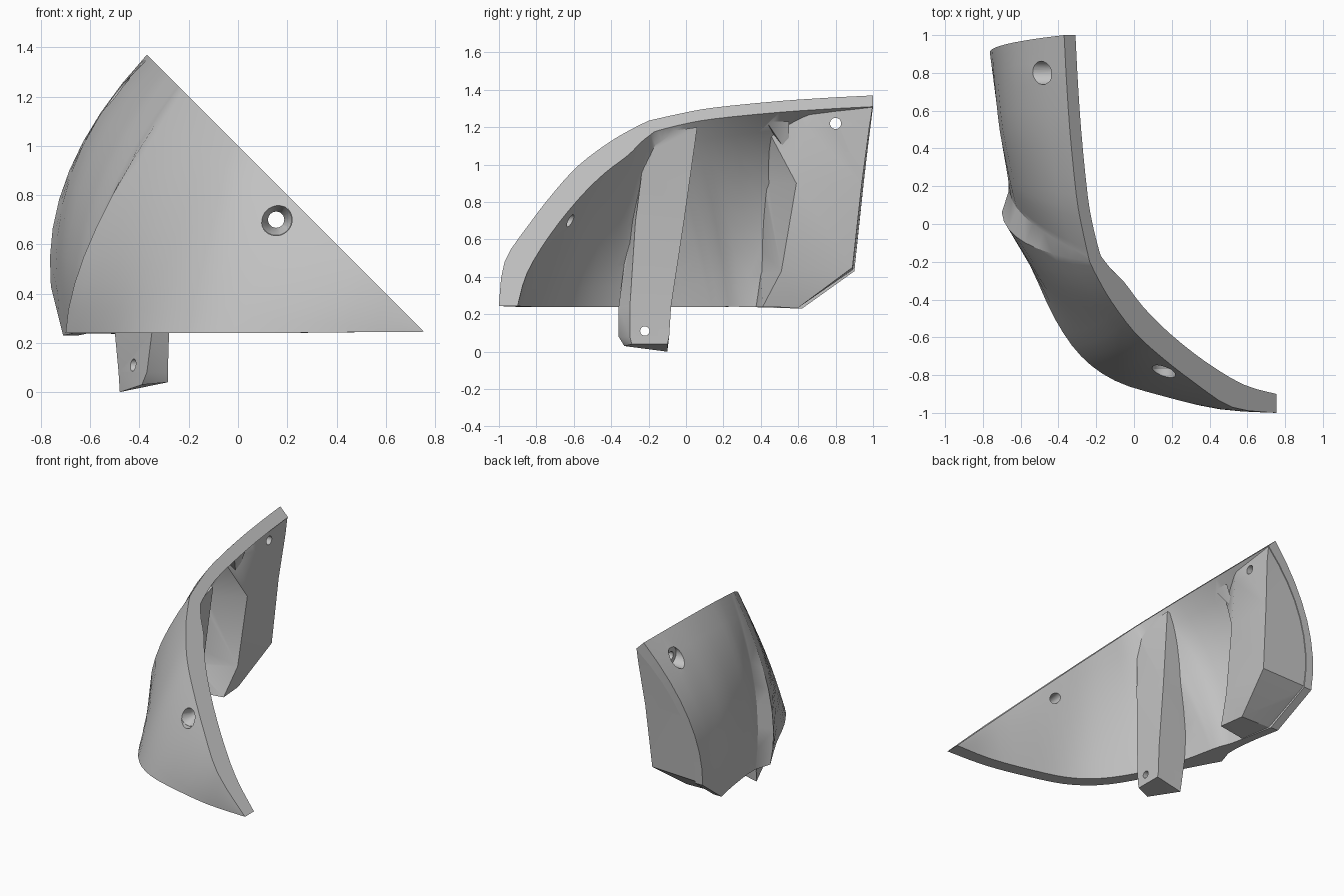
import bpy, bmesh
from mathutils import Vector

if "Cube" in bpy.data.objects:
    bpy.data.objects.remove(bpy.data.objects["Cube"])

GREY = (0.55, 0.55, 0.55, 1)
grey = bpy.data.materials.new("plain grey")
grey.use_nodes = True
grey.diffuse_color = GREY
grey.node_tree.nodes["Principled BSDF"].inputs["Base Color"].default_value = GREY


def finish(name, bm):
    bmesh.ops.remove_doubles(bm, verts=bm.verts, dist=0.0005)
    bmesh.ops.dissolve_degenerate(bm, edges=bm.edges, dist=0.0005)
    bmesh.ops.recalc_face_normals(bm, faces=bm.faces)
    mesh = bpy.data.meshes.new(name)
    bm.to_mesh(mesh)
    bm.free()
    obj = bpy.data.objects.new(name, mesh)
    bpy.context.collection.objects.link(obj)
    mesh.materials.append(grey)
    return obj


def loft(name, sections):
    """Solid through a stack of cross-sections with equal corner counts."""
    bm = bmesh.new()
    rings = [[bm.verts.new(p) for p in s] for s in sections]
    n = len(rings[0])
    for a, b in zip(rings, rings[1:]):
        for i in range(n):
            j = (i + 1) % n
            bm.faces.new((a[i], a[j], b[j], b[i]))
    bm.faces.new(rings[0])
    bm.faces.new(rings[-1])
    bmesh.ops.triangulate(bm, faces=bm.faces)
    return finish(name, bm)


def combine(obj, tool, operation):
    """Apply a boolean with the tool and remove the tool."""
    mod = obj.modifiers.new("combine", 'BOOLEAN')
    mod.operation = operation
    mod.solver = 'EXACT'
    mod.object = tool
    bpy.context.view_layer.objects.active = obj
    bpy.ops.object.modifier_apply(modifier=mod.name)
    bpy.data.objects.remove(tool)


def drill(obj, centre, axis, r1, r2, depth):
    """Cut a round or tapered hole; r1 is the radius at the start of the axis."""
    bm = bmesh.new()
    bmesh.ops.create_cone(bm, cap_ends=True, segments=24, radius1=r1, radius2=r2, depth=depth)
    rot = Vector((0, 0, 1)).rotation_difference(Vector(axis)).to_matrix()
    for v in bm.verts:
        v.co = rot @ v.co + Vector(centre)
    combine(obj, finish("hole_cutter", bm), 'DIFFERENCE')


def smooth_columns(cols, steps=3):
    """Insert in-between columns along a smooth curve through the given ones."""
    out = []
    for i in range(len(cols) - 1):
        quad = [cols[max(i - 1, 0)], cols[i], cols[i + 1], cols[min(i + 2, len(cols) - 1)]]
        for s in range(steps):
            t = s / steps
            out.append([b + t / 2 * (c - a + t * (2 * a - 5 * b + 4 * c - d + t * (3 * (b - c) + d - a)))
                        for a, b, c, d in zip(*quad)])
    return out + [cols[-1]]


def column(top, mid, low, *offsets):
    """Outer points (top lies on the slanted cut) and inner points set inward from them."""
    outside = [Vector((*top, 1 - top[0])), Vector(mid), Vector(low)]
    inside = [p + Vector((*o, 0)) for p, o in zip(outside, offsets * (3 // len(offsets)))]
    inside[0].z = 1 - inside[0].x
    return outside + inside


def along(a, b, c, v):
    return a * (1 - v) * (1 - 2 * v) + b * 4 * v * (1 - v) + c * v * (2 * v - 1)


# Curved shell columns: top, middle, bottom, then inward offsets
front_panel = [
    column((.755, -1), (.755, -1, .245), (.755, -1, .245), (0, .1)),
    column((.52, -.97), (.48, -.98, .36), (.45, -.98, .243), (.06, .12), (.05, .12), (.03, .09)),
    column((.32, -.84), (.25, -.895, .46), (.15, -.91, .24), (.06, .11), (.05, .13), (.03, .085)),
    column((.14, -.7), (.03, -.79, .55), (-.1, -.83, .24), (.05, .12), (.05, .13), (.04, .08)),
    column((0, -.57), (-.14, -.67, .62), (-.28, -.7, .24), (.05, .13), (.06, .12), (.05, .075)),
    column((-.12, -.41), (-.29, -.49, .66), (-.42, -.5, .24), (.07, .1), (.07, .09), (.06, .06)),
    column((-.19, -.29), (-.43, -.31, .67), (-.55, -.22, .24), (.07, .05), (.1, .04), (.09, 0)),
    column((-.235, -.2), (-.575, -.1, .67), (-.7, .06, .24), (.06, .03), (.17, -.01), (.18, -.06)),
]
side_panel = [
    column((-.242, -.17), (-.535, .0, .74), (-.665, .17, .24), (.06, .02), (.13, 0), (.12, -.05)),
    column((-.275, -.02), (-.57, .11, .78), (-.665, .22, .24), (.06, 0), (.12, 0), (.1, -.02)),
    column((-.305, .15), (-.6, .22, .8), (-.668, .29, .24), (.06, 0), (.09, 0), (.07, 0)),
    column((-.34, .5), (-.66, .5, .84), (-.685, .46, .235), (.06, 0)),
    column((-.36, .8), (-.685, .77, .86), (-.71, .62, .23), (.06, 0)),
]
back_panel = [
    side_panel[-1],
    column((-.37, 1), (-.685, .95, .9), (-.76, .9, .43), (.06, 0)),
]
ROWS = 9
bm = bmesh.new()
outer, inner = [], []
for col in smooth_columns(front_panel) + smooth_columns(side_panel)[:-1] + smooth_columns(back_panel):
    for grid, pts in ((outer, col[:3]), (inner, col[3:])):
        grid.append([bm.verts.new(along(*pts, k / (ROWS - 1))) for k in range(ROWS)])
last = len(outer) - 1
for i in range(last):
    for k in range(ROWS - 1):
        for g in (outer, inner):
            bm.faces.new((g[i][k], g[i + 1][k], g[i + 1][k + 1], g[i][k + 1]))
    for k in (0, ROWS - 1):
        bm.faces.new((outer[i][k], outer[i + 1][k], inner[i + 1][k], inner[i][k]))
for i in (0, last):
    for k in range(ROWS - 1):
        bm.faces.new((outer[i][k], outer[i][k + 1], inner[i][k + 1], inner[i][k]))
shell = finish("curved_shell", bm)

# Upright post on the inside, ending in a foot below the shell
post = loft("mounting_post", [
    [(-.285, -.1, .04), (-.285, -.29, .04), (-.39, -.33, .03), (-.48, -.1, 0)],
    [(-.285, -.09, .08), (-.285, -.3, .08), (-.37, -.36, .08), (-.485, -.09, .08)],
    [(-.28, -.08, .24), (-.28, -.3, .24), (-.35, -.36, .24), (-.5, -.08, .24)],
    [(-.26, -.01, .7), (-.25, -.27, .7), (-.36, -.3, .7), (-.47, -.01, .7)],
    [(-.235, .06, 1.2), (-.2, -.21, 1.16), (-.26, -.21, 1.16), (-.32, .06, 1.2)],
])

# Thick block closing the rear end, with a sloped underside
block = loft("rear_block", [
    [(-.4, .41, .24), (-.42, .6, .235), (-.68, .6, .24), (-.64, .37, .24)],
    [(-.36, .51, .43), (-.36, .89, .45), (-.735, .895, .44), (-.65, .4, .43)],
    [(-.34, .59, .9), (-.34, .94, .9), (-.65, .945, .9), (-.585, .425, .9)],
    [(-.32, .645, 1.2), (-.315, .98, 1.2), (-.46, .98, 1.2), (-.42, .43, 1.2)],
    [(-.32, .67, 1.31), (-.313, .998, 1.31), (-.36, .995, 1.31), (-.345, .6, 1.3)],
])

# Small gusset in the corner in front of the block
bm = bmesh.new()
for p in ((-.33, .43, 1.23), (-.33, .55, 1.23), (-.4, .55, 1.05), (-.42, .43, 1.21)):
    bm.verts.new(p)
bmesh.ops.convex_hull(bm, input=bm.verts)
gusset = finish("corner_gusset", bm)

# Join everything into one solid moulding
for part in (post, block, gusset):
    combine(shell, part, 'UNION')

# Screw holes: countersunk front hole, recessed rear hole, foot hole
drill(shell, (.155, -.7, .7), (0, 1, 0), .033, .033, .6)
drill(shell, (.155, -.868, .7), (0, 1, 0), .065, .065, .2)
drill(shell, (.155, -.735, .7), (0, 1, 0), .064, .033, .07)
drill(shell, (-.5, .8, 1.22), (1, 0, 0), .03, .03, .8)
drill(shell, (-.52, .8, 1.22), (1, 0, 0), .062, .062, .16)
drill(shell, (-.4, -.22, .11), (1, 0, 0), .025, .025, .5)

# Smooth the curved surfaces, keep hard edges
bpy.ops.object.select_all(action='DESELECT')
shell.select_set(True)
bpy.context.view_layer.objects.active = shell
bpy.ops.object.shade_smooth_by_angle(angle=0.5)
